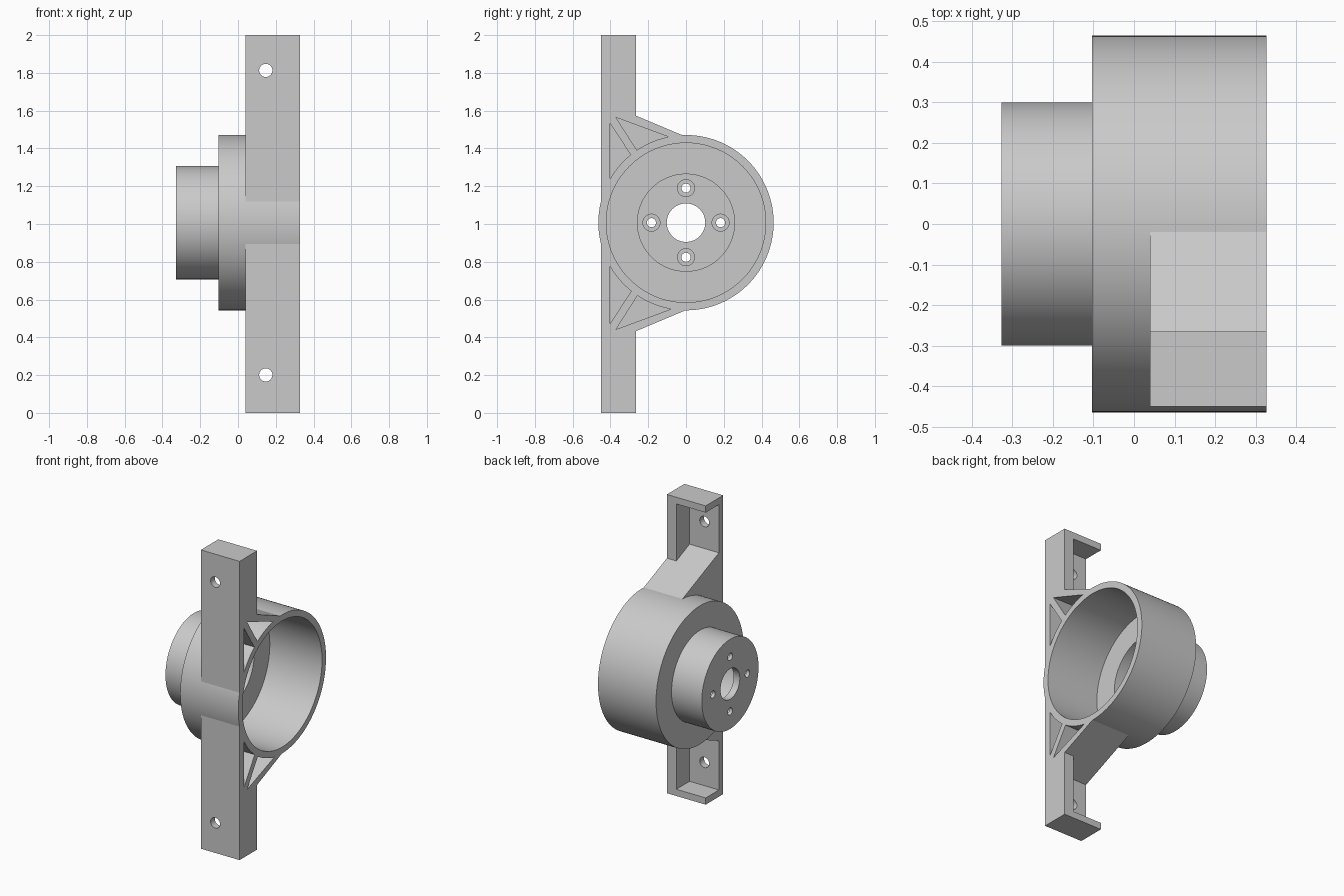
import bpy, bmesh, math
from mathutils import Vector

cube = bpy.data.objects.get("Cube")
if cube:
    bpy.data.objects.remove(cube, do_unlink=True)

COLOUR = (0.59, 0.59, 0.59, 1)
grey = bpy.data.materials.new("light_grey")
grey.use_nodes = True
grey.diffuse_color = COLOUR
grey.node_tree.nodes["Principled BSDF"].inputs["Base Color"].default_value = COLOUR

AXIS_Z = 1.007           # height of the housing axis
PLATE_Z = 1.003          # middle height of the gussets
BAR_X, FACE_X = 0.04, 0.327
WALL = 0.045


def prism(name, outline, x0, x1):
    """Extrude a (y, z) outline along x."""
    bm = bmesh.new()
    face = bm.faces.new([bm.verts.new((x0, y, z)) for y, z in outline])
    new = bmesh.ops.extrude_face_region(bm, geom=[face])["geom"]
    bmesh.ops.translate(bm, vec=Vector((x1 - x0, 0, 0)),
                        verts=[v for v in new if isinstance(v, bmesh.types.BMVert)])
    bmesh.ops.recalc_face_normals(bm, faces=bm.faces)
    mesh = bpy.data.meshes.new(name)
    bm.to_mesh(mesh)
    bm.free()
    mesh.materials.append(grey)
    ob = bpy.data.objects.new(name, mesh)
    bpy.context.collection.objects.link(ob)
    return ob


def disc(name, r, x0, x1, y=0, z=AXIS_Z, n=96):
    angles = [2 * math.pi * i / n for i in range(n)]
    return prism(name, [(y + r * math.cos(a), z + r * math.sin(a)) for a in angles], x0, x1)


def combine(tool, op):
    mod = body.modifiers.new(op, 'BOOLEAN')
    mod.operation, mod.object, mod.solver = op, tool, 'EXACT'
    bpy.context.view_layer.objects.active = body
    bpy.ops.object.modifier_apply(modifier=mod.name)
    bpy.data.objects.remove(tool, do_unlink=True)


def add(tool):
    combine(tool, 'UNION')


def cut(tool):
    combine(tool, 'DIFFERENCE')


# Mounting bar, hollowed to an L section with end caps
body = prism("motor_mount_bracket", [(-0.45, 0), (-0.265, 0), (-0.265, 2), (-0.45, 2)], BAR_X, FACE_X)
for s, end in ((1, 2 - WALL), (-1, WALL)):
    near = AXIS_Z + s * 0.3
    cut(prism("channel", [(-0.405, near), (-0.2, near), (-0.2, end), (-0.405, end)], BAR_X - 0.1, 0.257))

# Sloping gussets joining the bar to the housing
add(prism("gusset", [(-0.43, PLATE_Z - 0.64), (0, PLATE_Z - 0.459),
                     (0, PLATE_Z + 0.459), (-0.43, PLATE_Z + 0.64)], BAR_X, FACE_X))

# Lightening pockets, whose inner ends the housing fills, and bar mounting holes
pockets = {"side_pocket": [(-0.403, 0.532), (-0.259, 0.311), (-0.403, 0.18)],
           "slope_pocket": [(-0.371, 0.561), (-0.227, 0.336), (-0.019, 0.431)]}
for s in (1, -1):
    for name, pts in pockets.items():
        cut(prism(name, [(y, PLATE_Z + s * z) for y, z in pts], BAR_X + WALL, 0.5))
    bpy.ops.mesh.primitive_cylinder_add(vertices=48, radius=0.035, depth=0.3,
                                        location=(0.147, -0.45, AXIS_Z + s * 0.806),
                                        rotation=(math.pi / 2, 0, 0))
    cut(bpy.context.object)

# Round housing and smaller boss
add(disc("housing", 0.464, -0.103, FACE_X, n=128))
add(disc("boss", 0.3, -0.327, 0))

# Stepped bore and shaft hole
cut(disc("main_bore", 0.422, -0.06, 0.5, n=128))
cut(disc("boss_bore", 0.257, -0.282, 0.1))
cut(disc("shaft_hole", 0.102, -0.5, 0, n=64))

# Four counterbored screw holes
for i in range(4):
    a = i * math.pi / 2
    y, z = 0.183 * math.cos(a), AXIS_Z + 0.183 * math.sin(a)
    cut(disc("counterbore", 0.045, -0.304, -0.2, y, z, 48))
    cut(disc("screw_hole", 0.024, -0.5, -0.2, y, z, 48))

# Smooth curved walls, keep edges crisp
bpy.ops.object.select_all(action='DESELECT')
body.select_set(True)
bpy.context.view_layer.objects.active = body
bpy.ops.object.shade_smooth_by_angle(angle=math.radians(10))
body.data.materials.clear()
body.data.materials.append(grey)
body.data.polygons.foreach_set("material_index", [0] * len(body.data.polygons))
